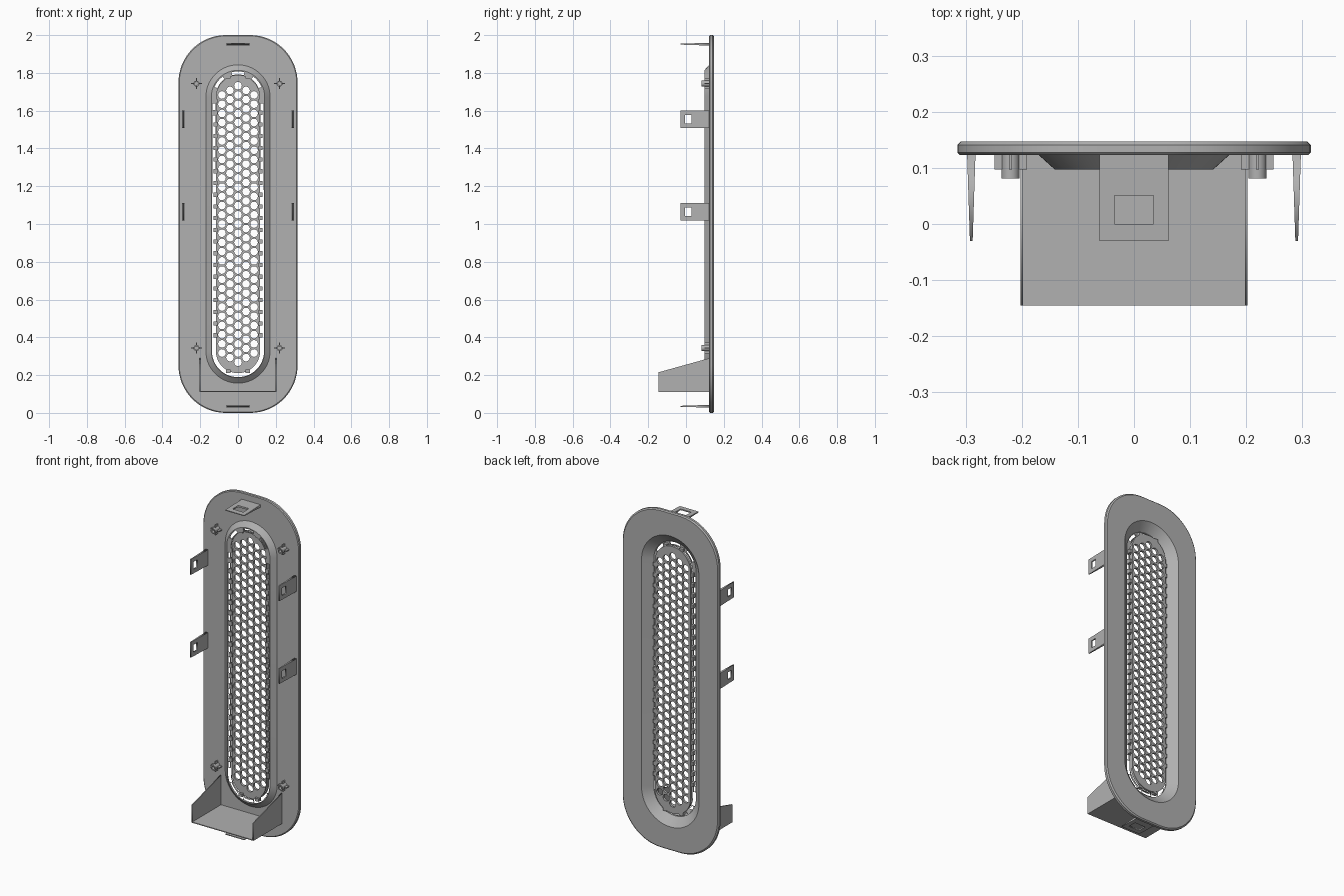
import bpy, bmesh, math
from mathutils import Matrix, Vector

cube = bpy.data.objects.get("Cube")
if cube:
    bpy.data.objects.remove(cube, do_unlink=True)

grey = bpy.data.materials.new("light_grey")
grey.use_nodes = True
GREY = (0.44, 0.44, 0.44, 1)
grey.diffuse_color = GREY
grey.node_tree.nodes["Principled BSDF"].inputs["Base Color"].default_value = GREY

HALF = 0.6725          # straight half length of the vent opening
BACK, FACE, LIP = 0.147, 0.123, 0.097
UPRIGHT = Matrix.Rotation(math.pi / 2, 4, 'X')


def finish(name, mesh, smooth=True):
    ob = bpy.data.objects.new(name, mesh)
    bpy.context.collection.objects.link(ob)
    mesh.materials.clear()
    mesh.materials.append(grey)
    if smooth:
        bpy.ops.object.select_all(action='DESELECT')
        ob.select_set(True)
        bpy.context.view_layer.objects.active = ob
        bpy.ops.object.shade_smooth_by_angle(angle=math.radians(30))
    return ob


def round_rect(hw, hl, r, n=16):
    """Rounded rectangle outline, n + 1 points per corner."""
    pts = []
    for q, (sx, sz) in enumerate([(1, 1), (-1, 1), (-1, -1), (1, -1)]):
        for i in range(n + 1):
            a = (q + i / n) * math.pi / 2
            pts.append((sx * (hw - r) + r * math.cos(a), sz * (hl - r) + r * math.sin(a)))
    return pts


def stadium(hw):
    return round_rect(hw, HALF + hw, hw - 0.0005)


def rect(x0, x1, z0, z1):
    return [(x0, z0), (x1, z0), (x1, z1), (x0, z1)]


def circle(cx, cz, r, n=12):
    return [(cx + r * math.cos(i * math.tau / n), cz + r * math.sin(i * math.tau / n))
            for i in range(n)]


def slab_mesh(outlines, thickness):
    """Flat plate: first outline is the edge, the others are holes."""
    cu = bpy.data.curves.new("outline", 'CURVE')
    cu.dimensions = '2D'
    cu.fill_mode = 'BOTH'
    cu.extrude = thickness / 2
    for pts in outlines:
        sp = cu.splines.new('POLY')
        sp.points.add(len(pts) - 1)
        for p, (a, b) in zip(sp.points, pts):
            p.co = (a, b, 0, 1)
        sp.use_cyclic_u = True
    tmp = bpy.data.objects.new("outline", cu)
    bpy.context.collection.objects.link(tmp)
    dg = bpy.context.evaluated_depsgraph_get()
    mesh = bpy.data.meshes.new_from_object(tmp.evaluated_get(dg))
    bpy.data.objects.remove(tmp, do_unlink=True)
    bm = bmesh.new()
    bm.from_mesh(mesh)
    bmesh.ops.remove_doubles(bm, verts=bm.verts, dist=0.00001)
    bmesh.ops.recalc_face_normals(bm, faces=bm.faces)
    bm.to_mesh(mesh)
    bm.free()
    return mesh


def slab(name, outlines, y0, y1):
    mesh = slab_mesh(outlines, y1 - y0)
    mesh.transform(Matrix.Translation((0, (y0 + y1) / 2, 1)) @ UPRIGHT)
    return finish(name, mesh)


def boxes(name, items):
    """One object from several axis-aligned boxes (x0, x1, y0, y1, z0, z1)."""
    bm = bmesh.new()
    for x0, x1, y0, y1, z0, z1 in items:
        m = Matrix.Translation(((x0 + x1) / 2, (y0 + y1) / 2, (z0 + z1) / 2))
        m = m @ Matrix.Diagonal((x1 - x0, y1 - y0, z1 - z0, 1))
        bmesh.ops.create_cube(bm, size=1, matrix=m)
    mesh = bpy.data.meshes.new(name)
    bm.to_mesh(mesh)
    bm.free()
    return finish(name, mesh, False)


# Cover plate with its tapered well, lofted through closed rings
def cover(hw):
    return round_rect(hw, hw + 0.685, 0.25)


rings = [(cover(0.311), FACE), (cover(0.315), FACE + 0.004), (cover(0.315), BACK - 0.006),
         (cover(0.309), BACK), (stadium(0.188), BACK), (stadium(0.138), LIP + 0.007),
         (stadium(0.138), LIP), (stadium(0.141), LIP), (stadium(0.17), FACE)]
bm = bmesh.new()
loops = [[bm.verts.new((x, y, z + 1)) for x, z in pts] for pts, y in rings]
for k, low in enumerate(loops):
    high = loops[(k + 1) % len(loops)]
    for i in range(len(low)):
        j = (i + 1) % len(low)
        bm.faces.new((low[i], low[j], high[j], high[i]))
bmesh.ops.recalc_face_normals(bm, faces=bm.faces)
cover_mesh = bpy.data.meshes.new("cover_plate")
bm.to_mesh(cover_mesh)
bm.free()
finish("cover_plate", cover_mesh)

# Slotted ledge around the well
PITCH, SLOT = 0.062, 0.017
outlines = [stadium(0.139), stadium(0.114)]
ribs = []
for side in (-1, 1):
    for k in range(-10, 11):
        z = k * PITCH
        outlines.append(rect(side * 0.119, side * 0.135, z - SLOT, z + SLOT))
        zr = 1 + z + PITCH / 2
        ribs.append((*sorted((side * 0.109, side * 0.13)), LIP + 0.002, 0.122,
                     zr - 0.011, zr + 0.011))
    for mid in (38, 90, 142):
        arc = [math.radians(mid + d) for d in range(-15, 16, 5)]
        pts = [(0.135 * math.cos(a), 0.135 * math.sin(a)) for a in arc]
        pts += [(0.119 * math.cos(a), 0.119 * math.sin(a)) for a in reversed(arc)]
        outlines.append([(x, side * (z + HALF)) for x, z in pts])
    for mid in (64, 116):
        a = math.radians(mid)
        x, z = 0.12 * math.cos(a), 1 + side * (HALF + 0.12 * math.sin(a))
        ribs.append((x - 0.012, x + 0.012, LIP + 0.002, 0.122, z - 0.009, z + 0.009))
slab("slotted_ledge", outlines, LIP, LIP + 0.007)
boxes("grille_ribs", ribs)

# Perforated grille, holes in a staggered pattern
DX, DZ = 0.0425, 0.0488
outlines = [stadium(0.117)]
for col in range(-2, 3):
    for row in range(-17, 18):
        x, z = col * DX, (row + 0.5 * (col % 2)) * DZ
        if math.hypot(x, max(0, abs(z) - HALF)) < 0.093:
            outlines.append(circle(x, z, 0.0205))
slab("grille", outlines, 0.111, 0.125)

# Snap clips: tapered tongues with a window
DEPTH = FACE + 0.03


def clip(name, half_width, window, place):
    mesh = slab_mesh([rect(-half_width, half_width, 0, DEPTH + 0.002), window], 1)
    for v in mesh.vertices:
        v.co.z *= 0.015 - 0.010 * v.co.y / DEPTH
    mesh.transform(place)
    finish(name, mesh, False)


def axes(origin, across, thick):
    """Clip frame: width, depth towards the front, thickness."""
    cols = (Vector(across), Vector((0, -1, 0)), Vector(thick), Vector(origin))
    m = Matrix.Identity(4)
    for c, vec in enumerate(cols):
        for r in range(3):
            m[r][c] = vec[r]
    return m


for side, word in ((1, "left"), (-1, "right")):
    for z, level in ((1.555, "upper"), (1.065, "middle")):
        clip(f"{level}_{word}_clip", 0.046, rect(-0.022, 0.022, 0.095, 0.131),
             axes((side * 0.29, FACE + 0.002, z), (0, 0, side), (side, 0, 0)))
for z, level in ((1.952, "top"), (0.035, "bottom")):
    clip(f"{level}_clip", 0.0615, rect(-0.035, 0.035, 0.074, 0.125),
         axes((0, FACE + 0.002, z), (-1, 0, 0), (0, 0, 1)))

# Screw bosses with cross ribs
for side, word in ((1, "left"), (-1, "right")):
    for z, level in ((1.743, "upper"), (0.343, "lower")):
        x = side * 0.22
        slab(f"{level}_{word}_boss",
             [circle(x, z - 1, 0.016, 16), circle(x, z - 1, 0.009, 16)], 0.081, FACE + 0.002)
        t, r = 0.003, 0.029
        boxes(f"{level}_{word}_boss_ribs", [
            (x + a, x + b, LIP, FACE + 0.002, z + c, z + d)
            for s in (-1, 1)
            for a, b, c, d in ((*sorted((s * 0.014, s * r)), -t, t),
                               (-t, t, *sorted((s * 0.014, s * r))))])

# Open chute at the bottom: floor and two sloping cheeks
FRONT, FLOOR, WIDE, WALL = -0.145, 0.11, 0.2025, 0.005
boxes("chute_floor", [(-WIDE, WIDE, FRONT, FACE + 0.002, FLOOR, FLOOR + WALL)])
for side, word in ((1, "left"), (-1, "right")):
    cheek = slab_mesh([[(FRONT, FLOOR), (FACE + 0.002, FLOOR),
                        (FACE + 0.002, 0.29), (FRONT, 0.215)]], WALL)
    turn = Matrix.Rotation(math.pi / 2, 4, 'Z') @ UPRIGHT
    cheek.transform(Matrix.Translation((side * (WIDE - WALL / 2), 0, 0)) @ turn)
    finish(f"chute_{word}_cheek", cheek, False)
